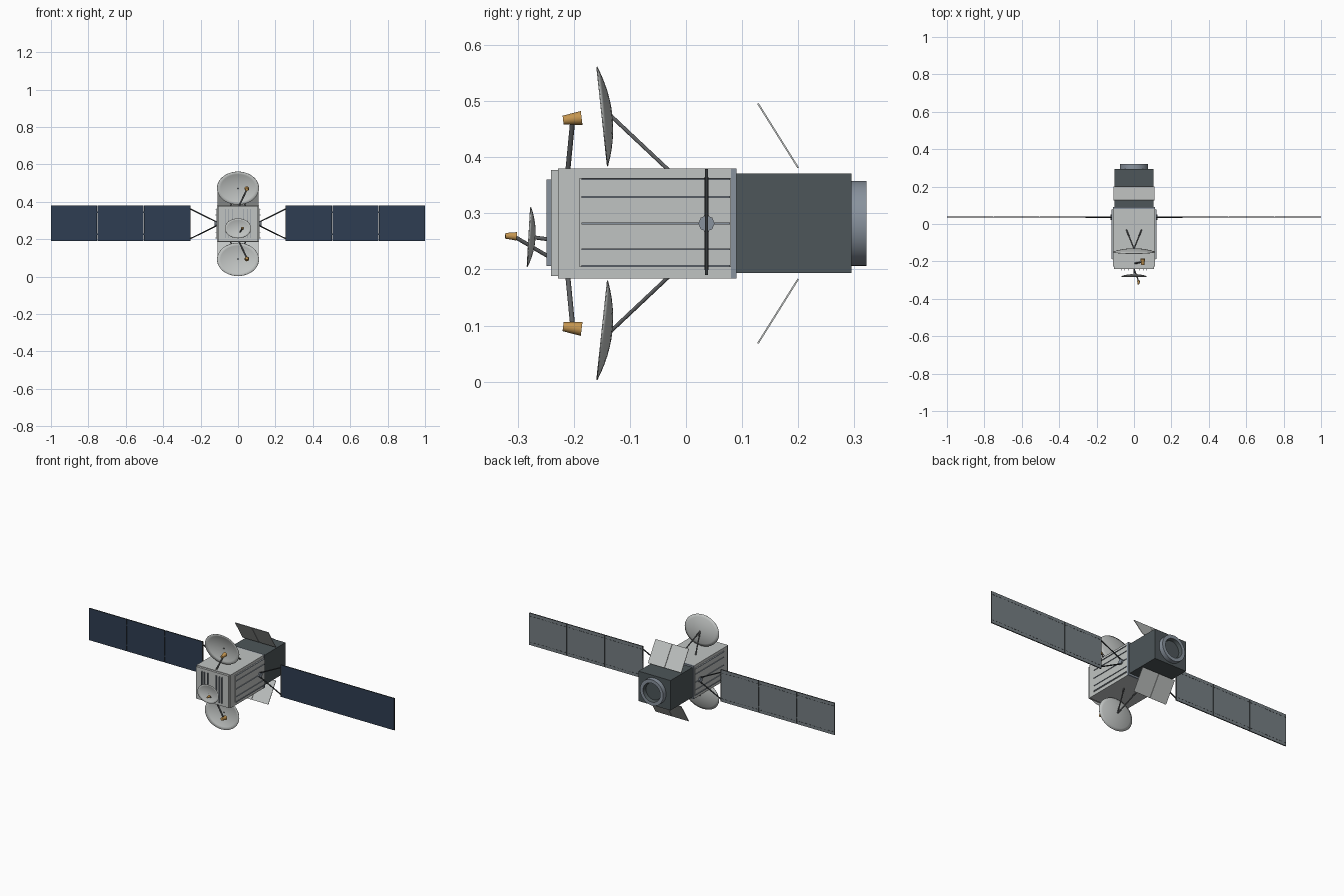
import bpy, bmesh, math
from mathutils import Vector

cube = bpy.data.objects.get("Cube")
if cube:
    bpy.data.objects.remove(cube, do_unlink=True)

ZC = 0.282  # height of the craft's long axis


def material(name, r, g, b):
    m = bpy.data.materials.new(name)
    m.use_nodes = True
    m.diffuse_color = (r, g, b, 1)
    m.node_tree.nodes["Principled BSDF"].inputs["Base Color"].default_value = (r, g, b, 1)
    return m


WHITE = material("hull light grey", .53, .55, .54)
TRIM = material("blue grey trim", .25, .29, .34)
SLATE = material("dark slate", .075, .093, .1)
BLUE = material("solar cell blue", .028, .048, .085)
BACK = material("panel back grey", .18, .21, .225)
DARK = material("dark metal", .035, .04, .043)
STRUT = material("strut grey", .11, .115, .12)
GOLD = material("horn gold", .55, .3, .08)


def finish(name, bm, *mats, smooth=False):
    bmesh.ops.recalc_face_normals(bm, faces=bm.faces)
    mesh = bpy.data.meshes.new(name)
    bm.to_mesh(mesh)
    bm.free()
    for m in mats:
        mesh.materials.append(m)
    ob = bpy.data.objects.new(name, mesh)
    bpy.context.collection.objects.link(ob)
    if smooth:
        bpy.ops.object.select_all(action="DESELECT")
        ob.select_set(True)
        bpy.context.view_layer.objects.active = ob
        bpy.ops.object.shade_smooth_by_angle(angle=math.radians(35))
    return ob


def add_box(bm, x, y, z):
    verts = bmesh.ops.create_cube(bm, size=1)["verts"]
    for v in verts:
        v.co = Vector([(a + b) / 2 + c * (b - a) for (a, b), c in zip((x, y, z), v.co)])


def box(name, x, y, z, mat):
    bm = bmesh.new()
    add_box(bm, x, y, z)
    return finish(name, bm, mat)


def rod(name, a, b, r1, r2, mat, sides=12):
    a, b = Vector(a), Vector(b)
    bm = bmesh.new()
    bmesh.ops.create_cone(bm, cap_ends=True, segments=sides, radius1=r1, radius2=r2, depth=(b - a).length)
    turn = (b - a).to_track_quat("Z", "Y")
    for v in bm.verts:
        v.co = turn @ v.co + (a + b) / 2
    return finish(name, bm, mat, smooth=True)


def flip(p, s):
    # mirror a point above the axis to below it
    return Vector((p[0], p[1], ZC + s * (p[2] - ZC)))


def dish(name, top, bottom, half_width, depth, s=1):
    # elliptical bowl, its rim running from top to bottom
    top, bottom = Vector(top), Vector(bottom)
    mid, up = (top + bottom) / 2, (top - bottom) / 2
    back = Vector((0, up.z, -up.y)).normalized() * depth
    bm = bmesh.new()
    n, rings = 40, 6
    centre = bm.verts.new(flip(mid + back, s))
    last = None
    for i in range(1, rings + 1):
        r = i / rings
        ring = []
        for k in range(n):
            t = math.tau * k / n
            p = mid + up * r * math.sin(t) + back * (1 - r * r)
            p.x += half_width * r * math.cos(t)
            ring.append(bm.verts.new(flip(p, s)))
        for k in range(n):
            j = (k + 1) % n
            bm.faces.new((last[k], last[j], ring[j], ring[k]) if last else (centre, ring[k], ring[j]))
        last = ring
    ob = finish(name, bm, WHITE, smooth=True)
    shell = ob.modifiers.new("shell", "SOLIDIFY")
    shell.thickness = 0.002
    shell.offset = 0


# Hull
box("main_hull", (-.112, .112), (-.228, .08), (.184, .38), WHITE)
box("front_cover", (-.106, .106), (-.241, -.228), (.188, .377), WHITE)
box("hull_collar", (-.113, .113), (.08, .09), (.184, .38), TRIM)
box("engine_module", (-.105, .105), (.09, .295), (.194, .371), SLATE)

# Cooling fins on the front
bm = bmesh.new()
for x in (.028, .05, .066):
    for s in (-1, 1):
        add_box(bm, (s * x - .002, s * x + .002), (-.249, -.24), (.206, .36))
finish("front_fins", bm, TRIM)

# Side panels with lengthwise ribs
for side, s in (("left", 1), ("right", -1)):
    box(side + "_side_panel", sorted((s * .111, s * .116)), (-.19, .08), (.204, .363), WHITE)
    bm = bmesh.new()
    for z in (.206, .236, .282, .329, .361):
        add_box(bm, sorted((s * .115, s * .12)), (-.186, .078), (z - .0015, z + .0015))
    finish(side + "_side_ribs", bm, TRIM)

# Engine ring with a recessed middle, turned around the long axis
bm = bmesh.new()
profile = ((.076, .29), (.076, .322), (.056, .322), (.05, .303), (0, .303))
verts = [bm.verts.new((r, y, ZC)) for r, y in profile]
edges = [bm.edges.new(pair) for pair in zip(verts, verts[1:])]
bmesh.ops.spin(bm, geom=verts + edges, cent=(0, 0, ZC), axis=(0, 1, 0), angle=math.tau,
               steps=40, use_merge=True)
bmesh.ops.remove_doubles(bm, verts=bm.verts, dist=1e-5)
for f in bm.faces:
    c = f.calc_center_median()
    f.material_index = 1 if math.hypot(c.x, c.z - ZC) < .0545 else 0
finish("engine_ring", bm, TRIM, SLATE, smooth=True)

# Solar wings
for side, s in (("left", 1), ("right", -1)):
    for i in range(3):
        a = .257 + i * .2485
        b = a + .246
        bm = bmesh.new()
        add_box(bm, sorted((s * a, s * b)), (.0335, .0395), (.19, .379))
        bm.normal_update()
        for f in bm.faces:
            f.material_index = 0 if f.normal.y < -.5 else 1 if f.normal.y > .5 else 2
        finish(f"{side}_solar_panel_{i + 1}", bm, BLUE, BACK, DARK)
        # stitched lines on the back
        bm = bmesh.new()
        for k in range(10):
            x = s * (a + .0123 + k * .0246)
            for z in (.208, .361):
                add_box(bm, (x - .007, x + .007), (.039, .0403), (z - .001, z + .001))
        finish(f"{side}_panel_stitching_{i + 1}", bm, DARK)
    for i in range(2):
        x = s * (.2545 + .2485 * (i + 1))
        for z in (.225, .344):
            box(f"{side}_hinge_{i + 1}", (x - .004, x + .004), (.035, .038), (z - .004, z + .004), DARK)
    rod(side + "_wing_hub", (s * .11, .0365, ZC), (s * .125, .0365, ZC), .0145, .0145, TRIM, 8)
    for k in (-1, 1):
        rod(side + "_wing_strut", (s * .118, .0365, ZC + k * .012), (s * .26, .0365, ZC + k * .082),
            .0035, .0035, DARK, 8)
    box(side + "_wing_root_bar", sorted((s * .255, s * .26)), (.0335, .0395), (.19, .379), DARK)

# Upper and lower dishes, feed horns and rear shields
for level, s in (("upper", 1), ("lower", -1)):
    dish(level + "_dish", (0, -.159, .561), (0, -.14, .384), .112, .0175, s)
    for k in (-1, 1):
        rod(level + "_dish_strut", flip((k * .04, -.032, .378), s), flip((0, -.133, .473), s),
            .0035, .0035, STRUT)
    rod(level + "_horn_arm", flip((.003, -.211, .372), s), flip((.047, -.202, .465), s),
        .0045, .0045, STRUT)
    rod(level + "_feed_horn", flip((.047, -.219, .466), s), flip((.047, -.186, .47), s),
        .008, .0125, GOLD, 20)
    for half, k in (("left", 1), ("right", -1)):
        bm = bmesh.new()
        add_box(bm, sorted((k * .001, k * .109)), (-.0015, .0015), (0, .1355))
        lean = math.atan2(.072, .115)
        for v in bm.verts:
            y, z = v.co.y, v.co.z
            v.co = flip((v.co.x, .2 + y * math.cos(lean) - z * math.sin(lean),
                         .381 + y * math.sin(lean) + z * math.cos(lean)), s)
        finish(f"{level}_{half}_shield", bm, WHITE)

# Small front dish
dish("front_dish", (0, -.277, .311), (0, -.283, .205), .07, .011)
rod("front_dish_mount", (0, -.27, .257), (0, -.24, .253), .0035, .0035, STRUT)
rod("front_horn_arm", (0, -.24, .22), (.024, -.305, .258), .0035, .0035, STRUT)
rod("front_feed_horn", (.025, -.322, .26), (.024, -.302, .259), .005, .0075, GOLD, 20)
